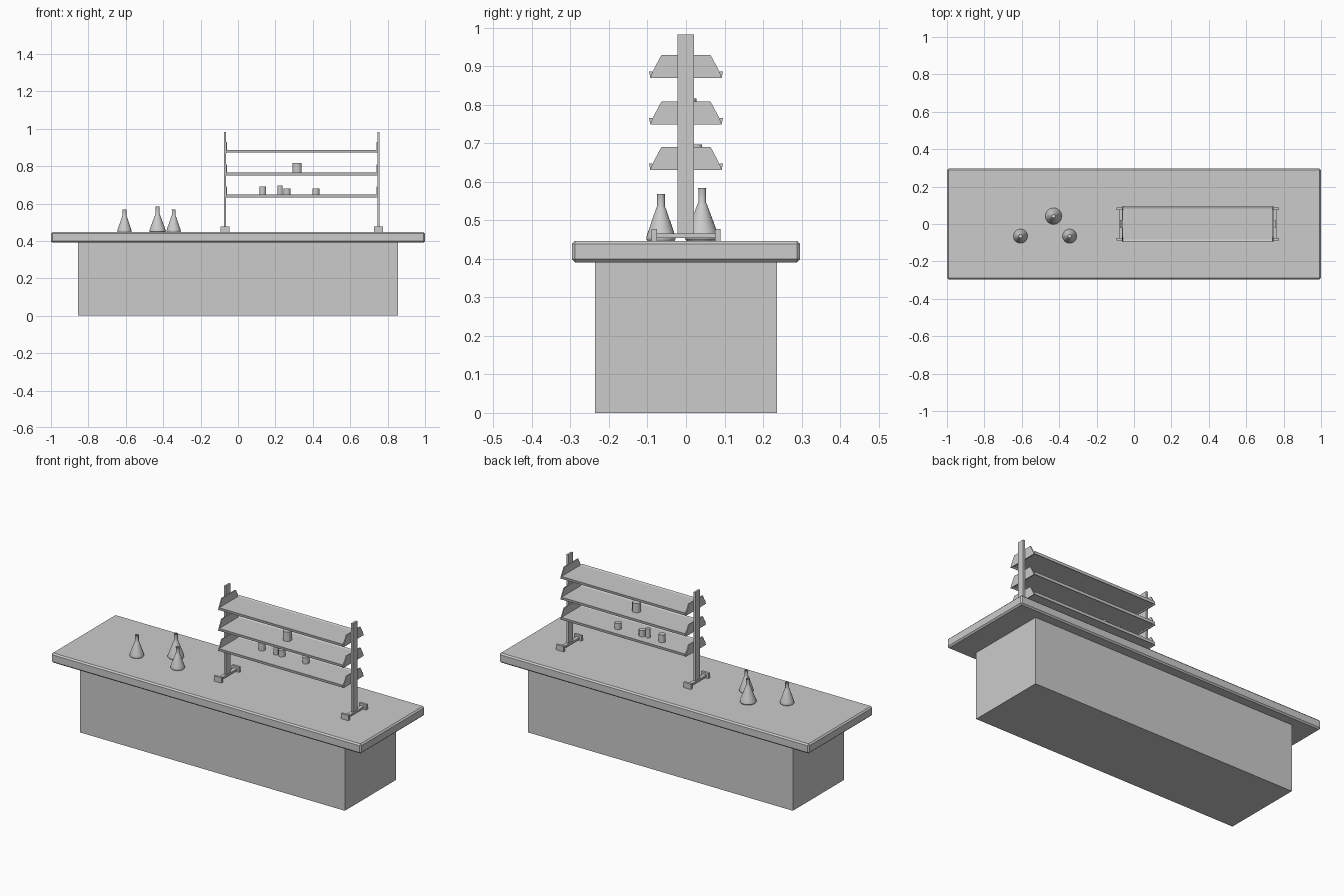
import bpy, bmesh, math

if "Cube" in bpy.data.objects:
    bpy.data.objects.remove(bpy.data.objects["Cube"])

RACK_X = 0.341   # centre of the shelf rack


def finish(name, bm):
    bmesh.ops.recalc_face_normals(bm, faces=bm.faces)
    me = bpy.data.meshes.new(name)
    bm.to_mesh(me)
    bm.free()
    ob = bpy.data.objects.new(name, me)
    bpy.context.collection.objects.link(ob)
    return ob


def box(name, x, y, z, bevel=0):
    bm = bmesh.new()
    bmesh.ops.create_cube(bm, size=1)
    for v in bm.verts:
        v.co = [r[0] + (c + 0.5) * (r[1] - r[0]) for c, r in zip(v.co, (x, y, z))]
    if bevel:
        bmesh.ops.bevel(bm, geom=bm.edges[:], offset=bevel, segments=1,
                        affect='EDGES', profile=0.5)
    return finish(name, bm)


def extrude_x(name, profile, x0, x1):
    bm = bmesh.new()
    f = bm.faces.new([bm.verts.new((x0, y, z)) for y, z in profile])
    r = bmesh.ops.extrude_face_region(bm, geom=[f])
    moved = [v for v in r['geom'] if isinstance(v, bmesh.types.BMVert)]
    bmesh.ops.translate(bm, verts=moved, vec=(x1 - x0, 0, 0))
    return finish(name, bm)


def lathe(name, profile, loc, sides, smooth=True):
    bm = bmesh.new()
    vs = [bm.verts.new((r, 0, z)) for r, z in profile]
    es = [bm.edges.new(p) for p in zip(vs, vs[1:])]
    bmesh.ops.spin(bm, geom=vs + es, cent=(0, 0, 0), axis=(0, 0, 1),
                   angle=math.tau, steps=sides, use_merge=True)
    bmesh.ops.remove_doubles(bm, verts=bm.verts, dist=1e-5)
    ob = finish(name, bm)
    ob.location = loc
    if smooth:
        bpy.ops.object.select_all(action='DESELECT')
        ob.select_set(True)
        bpy.context.view_layer.objects.active = ob
        bpy.ops.object.shade_smooth_by_angle(angle=math.radians(35))
    return ob


# Bench
box("bench_base", (-0.855, 0.855), (-0.236, 0.236), (0, 0.391))
box("bench_top", (-1, 1), (-0.296, 0.296), (0.391, 0.447), bevel=0.008)

# Rack posts and feet
for side, s in (("left", -1), ("right", 1)):
    x = RACK_X + s * 0.410
    box(side + "_post", (x - 0.006, x + 0.006), (-0.022, 0.021), (0.455, 0.982))
    box(side + "_foot_bar", (x - 0.011, x + 0.011), (-0.08, 0.08), (0.454, 0.466))
    for end, e in (("front", -1), ("back", 1)):
        ys = sorted((e * 0.075, e * 0.089))
        box(f"{side}_{end}_foot", (x - 0.024, x + 0.024), ys, (0.447, 0.478))

# Shelves with lipped edges and trapezoid end plates
for i, z in enumerate((0.631, 0.749, 0.870)):
    half_shelf = [(0.085, 0.007), (0.093, 0.002), (0.096, 0.017), (0.091, 0.017),
                  (0.084, 0.014)]
    prof = half_shelf + [(-y, h) for y, h in reversed(half_shelf)]
    extrude_x(f"shelf_{i + 1}", [(y, z + h) for y, h in prof],
              RACK_X - 0.400, RACK_X + 0.400)
    half_end = [(0.093, 0), (0.087, 0.016), (0.064, 0.059)]
    prof = half_end + [(-y, h) for y, h in reversed(half_end)]
    for side, s in (("left", -1), ("right", 1)):
        extrude_x(f"shelf_{i + 1}_{side}_end", [(y, z + h) for y, h in prof],
                  RACK_X + s * 0.399, RACK_X + s * 0.405)

# Small jars on the shelves: x, y, base, top, radius
jars = [(0.133, 0.030, 0.644, 0.690, 0.018), (0.225, 0.028, 0.644, 0.697, 0.013),
        (0.262, 0.030, 0.644, 0.681, 0.018), (0.417, 0.030, 0.644, 0.681, 0.018),
        (0.316, 0.003, 0.762, 0.817, 0.024)]
for i, (x, y, z0, z1, r) in enumerate(jars):
    h = z1 - z0
    lathe(f"jar_{i + 1}", [(0, 0), (r, 0), (r, h), (0, h)], (x, y, z0), 12, False)

# Conical flasks with hollow necks: x, y, base radius, height
flasks = [(-0.607, -0.065, 0.038, 0.122), (-0.430, 0.042, 0.044, 0.137),
          (-0.344, -0.065, 0.038, 0.122)]
for i, (x, y, r, h) in enumerate(flasks):
    lathe(f"flask_{i + 1}",
          [(0, 0), (r * 0.93, 0), (r, 0.004), (r, 0.009), (r * 0.93, 0.018),
           (0.013, h * 0.68), (0.010, h * 0.73), (0.010, h - 0.003), (0.011, h),
           (0.008, h), (0.008, h * 0.72), (0, h * 0.72)],
          (x, y, 0.447), 24)
